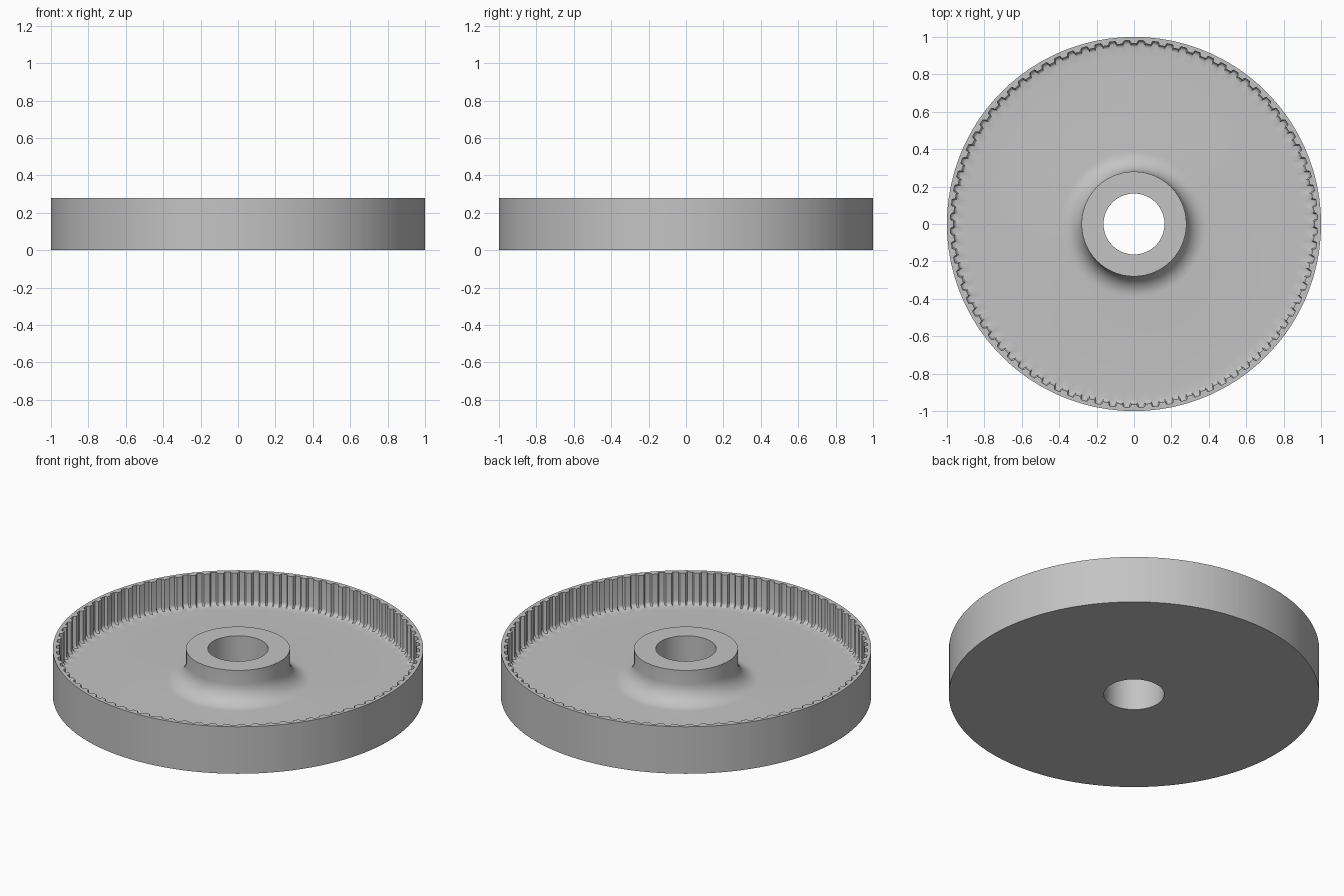
import bpy, bmesh, math

cube = bpy.data.objects.get("Cube")
if cube:
    bpy.data.objects.remove(cube)

TEETH = 80
HEIGHT, FLOOR = 0.28, 0.09
ROOT, TIP = 0.981, 0.964
HUB, BORE = 0.28, 0.163
FILLET, TOOTH_FILLET = 0.11, 0.022

# One tooth and its gap: (fraction of pitch, radius)
MID = (ROOT + TIP) / 2 + 0.002
TOOTH = [(-0.2, TIP), (0.2, TIP), (0.25, MID), (0.31, ROOT), (0.69, ROOT), (0.75, MID)]
columns = [((t + f) * math.tau / TEETH, r) for t in range(TEETH) for f, r in TOOTH]


def circle(radius, z):
    """Plain round ring."""
    return [(radius * math.cos(a), radius * math.sin(a), z) for a, r in columns]


def toothed(inset, z):
    """Ring that follows the teeth, moved inward by inset."""
    return [((r - inset) * math.cos(a), (r - inset) * math.sin(a), z) for a, r in columns]


# Outer wall and toothed inner wall
rings = [circle(BORE, 0), circle(1, 0), circle(1, HEIGHT), toothed(0, HEIGHT)]

# Small fillet from the teeth to the floor
for i in range(5):
    a = i / 4 * math.pi / 2
    rings.append(toothed(TOOTH_FILLET * (1 - math.cos(a)),
                         FLOOR + TOOTH_FILLET * (1 - math.sin(a))))

# Wide fillet from the floor up to the hub
rings.append(circle(0.9, FLOOR))
for i in range(11):
    a = i / 10 * math.pi / 2
    rings.append(circle(HUB + FILLET * (1 - math.sin(a)),
                        FLOOR + FILLET * (1 - math.cos(a))))

# Hub top and bore
rings += [circle(HUB, HEIGHT), circle(BORE, HEIGHT)]

bm = bmesh.new()
loops = [[bm.verts.new(p) for p in ring] for ring in rings]
count = len(columns)
for low, high in zip(loops, loops[1:] + loops[:1]):
    for i in range(count):
        j = (i + 1) % count
        bm.faces.new((low[i], low[j], high[j], high[i]))
bmesh.ops.recalc_face_normals(bm, faces=bm.faces)
mesh = bpy.data.meshes.new("ring_gear")
bm.to_mesh(mesh)
bm.free()

# Plain grey finish
grey = bpy.data.materials.new("grey")
grey.use_nodes = True
colour = (0.55, 0.55, 0.55, 1)
grey.diffuse_color = colour
grey.node_tree.nodes["Principled BSDF"].inputs["Base Color"].default_value = colour
mesh.materials.append(grey)

gear = bpy.data.objects.new("ring_gear", mesh)
bpy.context.collection.objects.link(gear)
bpy.context.view_layer.objects.active = gear
gear.select_set(True)
bpy.ops.object.shade_smooth_by_angle(angle=math.radians(30))
